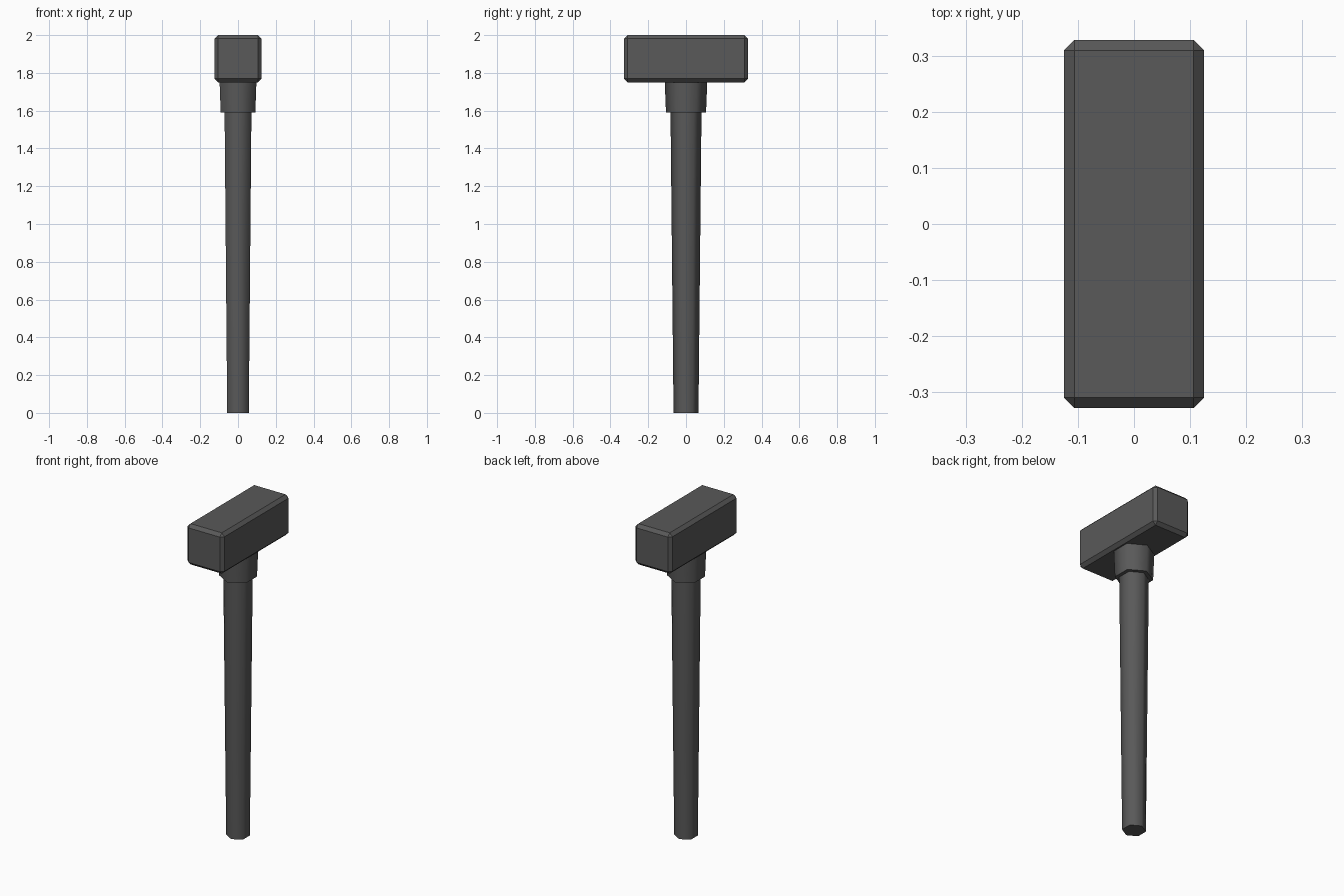
import bpy, bmesh, math

if "Cube" in bpy.data.objects:
    bpy.data.objects.remove(bpy.data.objects["Cube"])

grey = bpy.data.materials.new("dark_metal")
grey.diffuse_color = (0.1, 0.1, 0.1, 1)
grey.use_nodes = True
grey.node_tree.nodes["Principled BSDF"].inputs["Base Color"].default_value = grey.diffuse_color


def finish(name, bm):
    bmesh.ops.recalc_face_normals(bm, faces=bm.faces)
    mesh = bpy.data.meshes.new(name)
    bm.to_mesh(mesh)
    bm.free()
    mesh.materials.append(grey)
    obj = bpy.data.objects.new(name, mesh)
    bpy.context.collection.objects.link(obj)
    return obj


def hex_taper(name, z0, r0, z1, r1):
    """Closed six-sided tapered column with corners on the y axis, smooth sides."""
    bm = bmesh.new()
    rings = []
    for z, r in ((z0, r0), (z1, r1)):
        rings.append([bm.verts.new((r * math.sin(i * math.pi / 3),
                                    r * math.cos(i * math.pi / 3), z)) for i in range(6)])
    for i in range(6):
        j = (i + 1) % 6
        bm.faces.new((rings[0][i], rings[0][j], rings[1][j], rings[1][i])).smooth = True
    for ring in rings:
        bm.faces.new(ring)
        for a, b in zip(ring, ring[1:] + ring[:1]):
            bm.edges.get((a, b)).smooth = False
    return finish(name, bm)


# Long shaft and the wider collar under the head
hex_taper("handle", 0, 0.066, 1.59, 0.082)
hex_taper("collar", 1.59, 0.106, 1.752, 0.1125)

# Block head with chamfered edges
bm = bmesh.new()
bmesh.ops.create_cube(bm, size=1)
for v in bm.verts:
    v.co.x *= 0.25
    v.co.y *= 0.656
    v.co.z = 1.875 + v.co.z * 0.25
bmesh.ops.bevel(bm, geom=bm.edges[:], offset=0.019, segments=1, affect='EDGES')
finish("head", bm)
